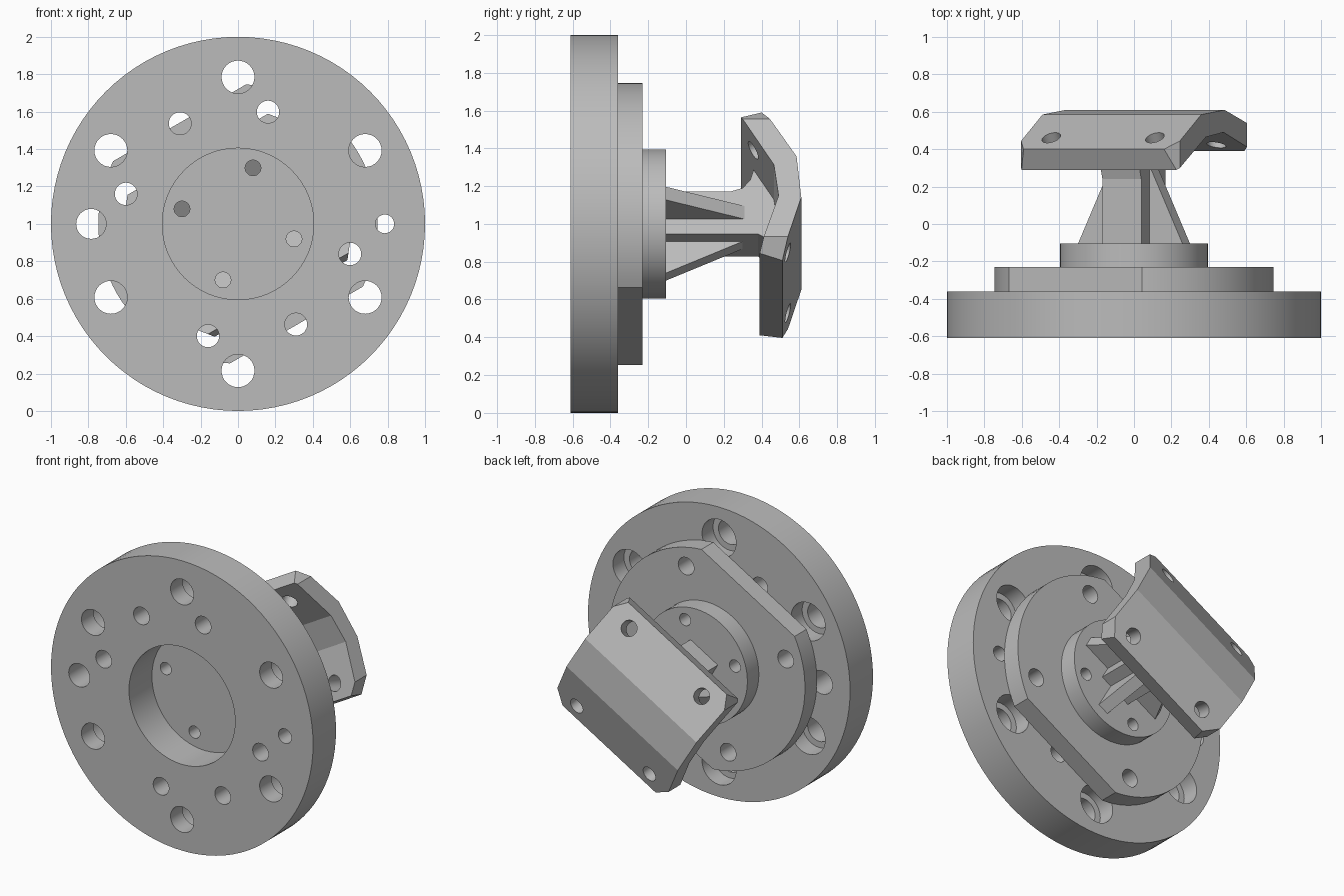
import bpy, bmesh, math
from mathutils import Vector

cube = bpy.data.objects.get("Cube")
if cube:
    bpy.data.objects.remove(cube, do_unlink=True)

grey = bpy.data.materials.new("machined grey")
grey.use_nodes = True
COLOUR = (0.5, 0.5, 0.5, 1)
grey.diffuse_color = COLOUR
grey.node_tree.nodes["Principled BSDF"].inputs["Base Color"].default_value = COLOUR

# Tilted working axes: U along the bracket bends, V across them, Y to the back
TILT = math.radians(30)
U = Vector((math.cos(TILT), 0, math.sin(TILT)))
V = Vector((-math.sin(TILT), 0, math.cos(TILT)))
Y = Vector((0, 1, 0))
CENTRE = Vector((0, 0, 1))


def at(u, v, y):
    return CENTRE + U * u + V * v + Y * y


def polar(radius, degrees, y=0):
    a = math.radians(degrees)
    return Vector((radius * math.cos(a), y, 1 + radius * math.sin(a)))


def solid(name, prisms):
    """One mesh made of prisms, each an outline swept along a vector."""
    bm = bmesh.new()
    for points, sweep in prisms:
        face = bm.faces.new([bm.verts.new(p) for p in points])
        top = bmesh.ops.extrude_face_region(bm, geom=[face])
        verts = [g for g in top["geom"] if isinstance(g, bmesh.types.BMVert)]
        bmesh.ops.translate(bm, verts=verts, vec=sweep)
    bmesh.ops.recalc_face_normals(bm, faces=bm.faces)
    mesh = bpy.data.meshes.new(name)
    bm.to_mesh(mesh)
    bm.free()
    mesh.materials.append(grey)
    obj = bpy.data.objects.new(name, mesh)
    bpy.context.collection.objects.link(obj)
    return obj


def rod(centre, axis, radius, length, sides=32):
    """Cylinder prism starting at centre and running along axis."""
    axis = axis.normalized()
    side = axis.orthogonal().normalized()
    other = axis.cross(side)
    ring = [centre + radius * (side * math.cos(t) + other * math.sin(t))
            for t in (math.tau * i / sides for i in range(sides))]
    return ring, axis * length


def select(obj):
    bpy.ops.object.select_all(action="DESELECT")
    obj.select_set(True)
    bpy.context.view_layer.objects.active = obj


def cut(obj, prisms):
    cutter = solid("cutter", prisms)
    cutter.hide_render = True
    mod = obj.modifiers.new("cut", "BOOLEAN")
    mod.operation, mod.solver, mod.object = "DIFFERENCE", "EXACT", cutter
    select(obj)
    bpy.ops.object.modifier_apply(modifier=mod.name)
    bpy.data.objects.remove(cutter, do_unlink=True)


def smooth(obj):
    select(obj)
    bpy.ops.object.shade_smooth_by_angle(angle=TILT)


def drill(radius, pitch, angles, start=-0.8, length=1.0):
    return [rod(polar(pitch, a, start), Y, radius, length) for a in angles]


BOLTS = range(30, 390, 60)
SCREWS = (75, 165, 255, 345)

# Main flange: open centre, counterbored bolt holes, two locating holes
flange = solid("main_flange", [rod(at(0, 0, -0.61), Y, 1.0, 0.25, 96)])
cut(flange, [rod(at(0, 0, -0.8), Y, 0.405, 1, 64)]
    + drill(0.088, 0.785, BOLTS) + drill(0.08, 0.785, [180])
    + drill(0.05, 0.785, [0]) + drill(0.06, 0.62, SCREWS + (120, 300)))
cut(flange, drill(0.13, 0.785, BOLTS, -0.48, 0.5))
smooth(flange)

# Middle plate: a disc with two flats
HALF_FLAT = 33.3
outline = [polar(0.747, base + HALF_FLAT + (180 - 2 * HALF_FLAT) * i / 32, -0.36)
           for base in (120, 300) for i in range(33)]
plate = solid("flatted_plate", [(outline, Y * 0.13)])
cut(plate, drill(0.06, 0.62, SCREWS) + drill(0.042, 0.31, SCREWS))
smooth(plate)

# Raised boss
boss = solid("round_boss", [rod(at(0, 0, -0.23), Y, 0.395, 0.125, 64)])
cut(boss, drill(0.042, 0.31, SCREWS))
smooth(boss)

# Square post, flared where it meets the bracket
post = [(0.13, -0.12), (0.13, 0.24), (0.15, 0.3), (0.2, 0.34), (0.27, 0.36),
        (0.1, 0.51), (-0.1, 0.54), (-0.22, 0.47), (-0.16, 0.43), (-0.13, 0.38),
        (-0.13, -0.12)]
solid("post", [([at(-0.12, v, y) for v, y in post], U * 0.24)])

# Tapered ribs: one pair across, one single below
across = [(-0.33, -0.12), (0.33, -0.12), (0.12, 0.31), (-0.12, 0.31)]
solid("side_ribs", [([at(u, -0.04, y) for u, y in across], V * 0.08)])
below = [(0, -0.12), (-0.33, -0.12), (-0.13, 0.3), (0, 0.3)]
solid("lower_rib", [([at(-0.04, v, y) for v, y in below], U * 0.08)])

# Bent bracket with clipped corners and four holes square to its wings
outer = [(0.43, 0.40), (0.13, 0.585), (-0.12, 0.61), (-0.46, 0.51)]
inner = [(-0.43, 0.39), (-0.11, 0.49), (0.08, 0.465), (0.375, 0.29)]
bracket = solid("bent_bracket", [([at(-0.49, v, y) for v, y in outer + inner], U * 0.98)])
corner = [(0.6, 0.22), (0.6, 0.7), (0.22, 0.7)]
cut(bracket, [([at(su * u, sv * v, 0.1) for u, v in corner], Y * 0.8)
              for su in (-1, 1) for sv in (-1, 1)])
holes = []
for (v, y), normal in (((0.33, 0.46), V * 0.53 + Y * 0.85),
                       ((-0.36, 0.54), V * -0.28 + Y * 0.96)):
    for u in (-0.32, 0.32):
        holes.append(rod(at(u, v, y) - normal * 0.3, normal, 0.052, 0.6))
cut(bracket, holes)
smooth(bracket)
for face in bracket.data.polygons:
    face.use_smooth = face.area < 0.004
